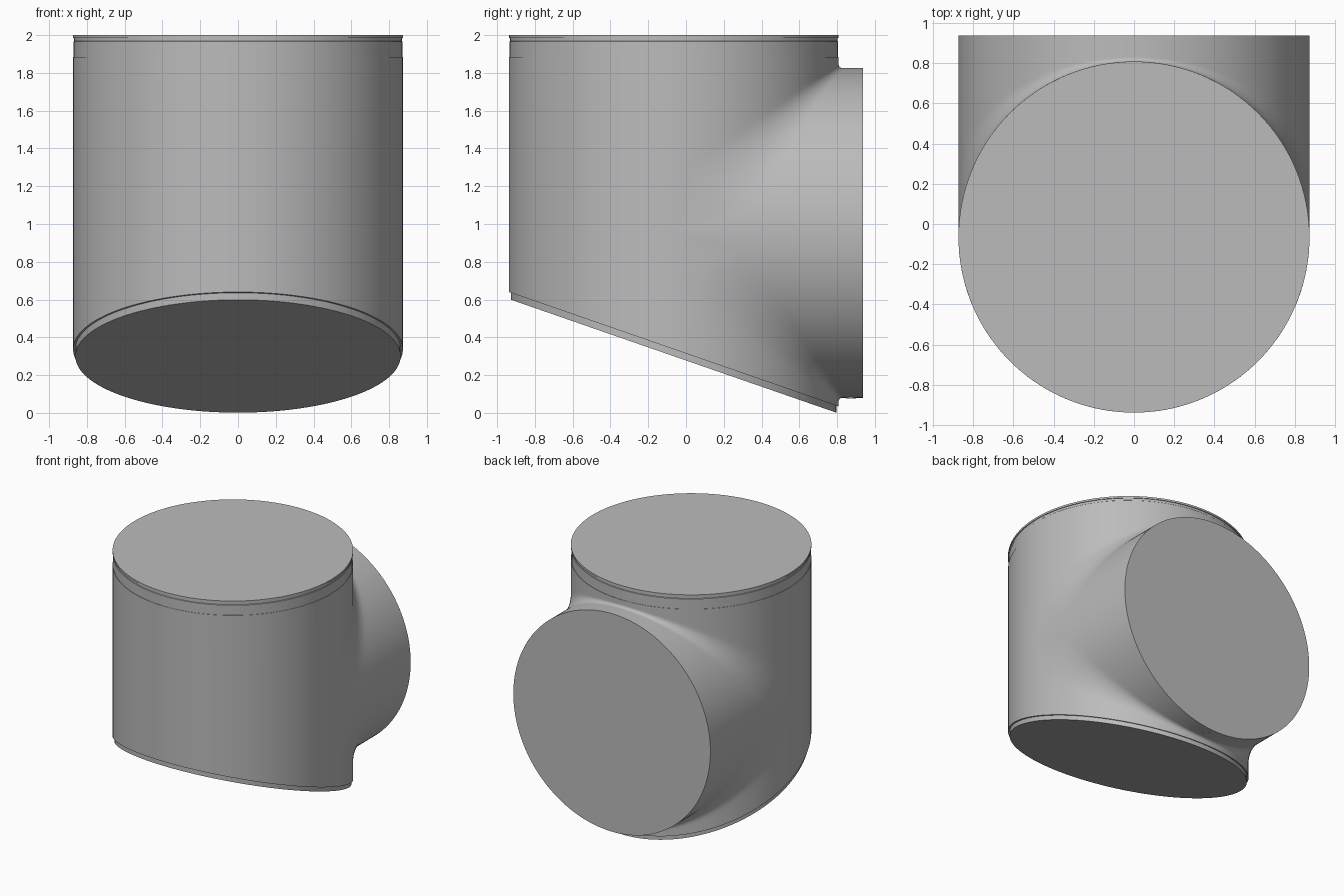
import bpy, bmesh
from math import sin, cos, pi

cube = bpy.data.objects.get("Cube")
if cube:
    bpy.data.objects.remove(cube)

R = 0.873            # radius of both pipes
AXIS_Y = -0.065      # vertical pipe axis
AXIS_Z = 0.953       # branch pipe axis
END_Y = 0.938        # branch mouth
SLOPE = -0.347       # slanted foot
FOOT_Z = 0.337       # foot height on the axis
SHOULDER_Z = 1.885

grey = bpy.data.materials.new("pipe grey")
grey.use_nodes = True
COLOUR = (0.5, 0.5, 0.5, 1)
grey.diffuse_color = COLOUR
grey.node_tree.nodes["Principled BSDF"].inputs["Base Color"].default_value = COLOUR


def finish(name, bm):
    bmesh.ops.remove_doubles(bm, verts=bm.verts, dist=0.00005)
    bmesh.ops.recalc_face_normals(bm, faces=bm.faces)
    mesh = bpy.data.meshes.new(name)
    bm.to_mesh(mesh)
    bm.free()
    mesh.materials.append(grey)
    obj = bpy.data.objects.new(name, mesh)
    bpy.context.collection.objects.link(obj)
    bpy.ops.object.select_all(action='DESELECT')
    obj.select_set(True)
    bpy.context.view_layer.objects.active = obj
    bpy.ops.object.shade_smooth_by_angle(angle=pi / 6)
    return obj


def stack(name, rings, centre=(0, AXIS_Y), sides=128):
    """Closed round solid from rings of (radius, height on axis, slope along y)."""
    bm = bmesh.new()
    loops = []
    for r, z, slope in rings:
        loop = []
        for i in range(sides):
            a = 2 * pi * i / sides
            x, y = r * cos(a), r * sin(a)
            loop.append(bm.verts.new((x + centre[0], y + centre[1], z + slope * y)))
        loops.append(loop)
    for low, high in zip(loops, loops[1:]):
        for i in range(sides):
            j = (i + 1) % sides
            bm.faces.new((low[i], low[j], high[j], high[i]))
    bm.faces.new(loops[0][::-1])
    bm.faces.new(loops[-1])
    return finish(name, bm)


def fillet(y, z, s, side, steps=10):
    """Concave corner from the upright wall out to the branch wall."""
    pts = [(y, z + side * s * 1.3)]
    for i in range(steps + 1):
        a = pi / 2 * i / steps
        pts.append((y + s * (1 - cos(a)), z + side * s * (1 - sin(a))))
    pts.append((y + s * 1.3, z))
    return pts


def section(t):
    """Outline of the joined pipes on a plane of constant x."""
    k = sin(t)
    h = R * k
    back, front = AXIS_Y + h, AXIS_Y - h
    fade = min(1, k / 0.15)
    s = (0.02 + 0.28 * (1 - k)) * fade * fade * (3 - 2 * fade)
    upper = fillet(back, AXIS_Z + h, s, 1)
    lower = fillet(back, AXIS_Z - h, s, -1)
    return ([(front, FOOT_Z - SLOPE * h), (front, SHOULDER_Z), (back, SHOULDER_Z)]
            + upper + [(END_Y, AXIS_Z + h), (END_Y, AXIS_Z - h)]
            + lower[::-1] + [(back, FOOT_Z + SLOPE * h)])


# Upright pipe and branch, lofted across x with a blended joint
bm = bmesh.new()
SLICES = 128
loops = []
for i in range(SLICES + 1):
    t = pi * i / SLICES
    loops.append([bm.verts.new((R * cos(t), y, z)) for y, z in section(t)])
for a, b in zip(loops, loops[1:]):
    for i in range(len(a)):
        j = (i + 1) % len(a)
        bm.faces.new((a[i], a[j], b[j], b[i]))
bmesh.ops.dissolve_degenerate(bm, edges=bm.edges, dist=0.00005)
finish("pipe_body", bm)

# Slightly recessed collar, top lid and slanted foot plate
stack("collar", [(R - 0.003, 1.88, 0), (R - 0.003, 1.965, 0),
                 (R - 0.006, 1.968, 0), (R - 0.006, 1.988, 0)])
stack("top_lid", [(R, 1.985, 0), (R, 2.0, 0)])
stack("foot_plate", [(R - 0.012, 0.3, SLOPE), (R - 0.012, 0.345, SLOPE)])

# Small drain stud under the branch
stack("drain_stud", [(0.026, 0.077, 0), (0.026, 0.085, 0)], (0.045, 0.873), 24)
